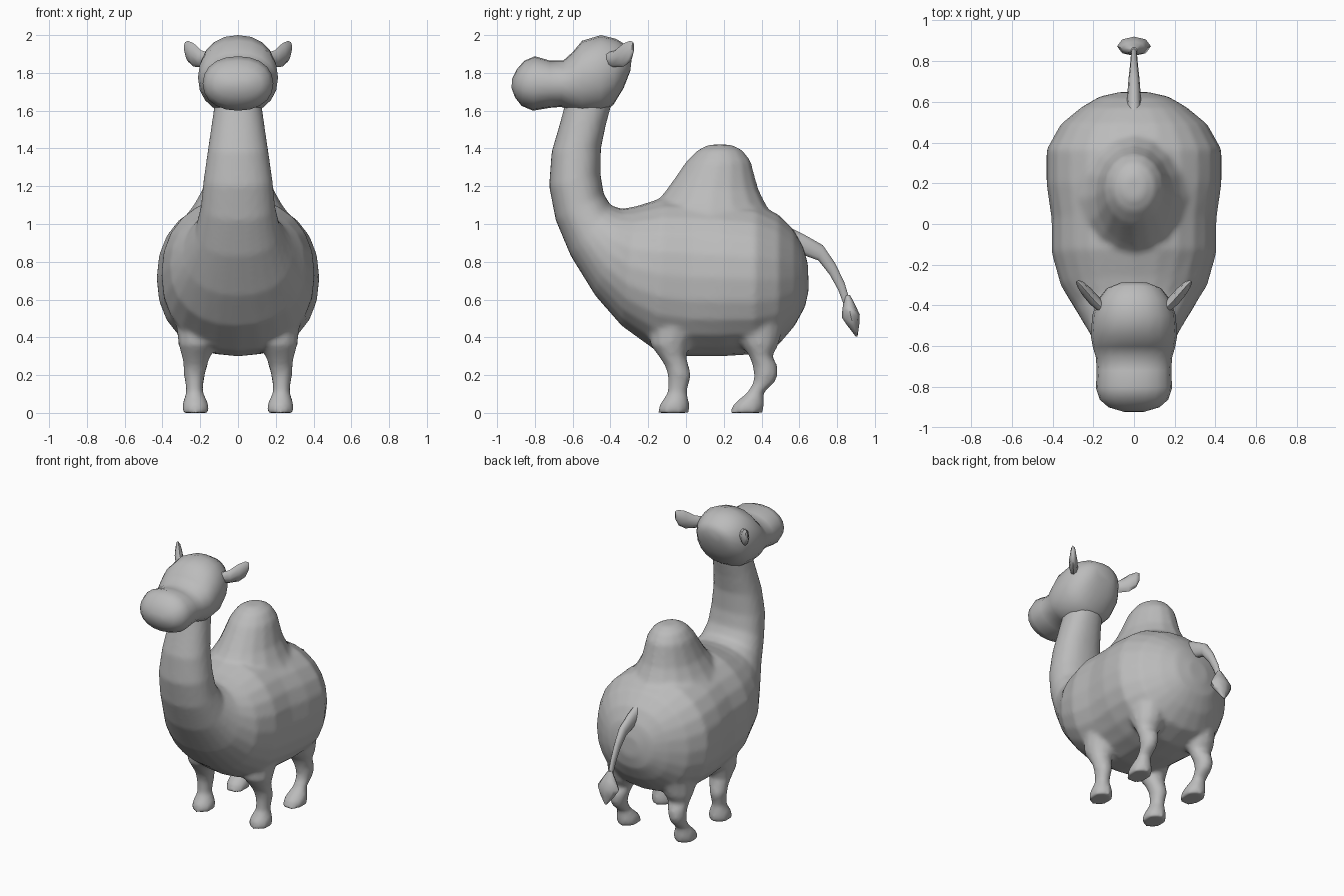
import bpy, bmesh, math
from mathutils import Vector

grey = bpy.data.materials.new("warm_grey")
grey.diffuse_color = (0.5, 0.5, 0.5, 1)


def loft(bm, rings, sides=16, power=1.0):
    """Skin a closed tube through rings of (centre, half axis u, half axis v)."""
    def p(t):
        return math.copysign(abs(t) ** power, t)
    loops = []
    for c, u, v in rings:
        c, u, v = Vector(c), Vector(u), Vector(v)
        angles = [2 * math.pi * i / sides for i in range(sides)]
        loops.append([bm.verts.new(c + u * p(math.cos(a)) + v * p(math.sin(a)))
                      for a in angles])
    for a, b in zip(loops, loops[1:]):
        for i in range(sides):
            j = (i + 1) % sides
            bm.faces.new((a[i], a[j], b[j], b[i]))
    bm.faces.new(loops[0])
    bm.faces.new(loops[-1])


def spine(profile):
    """Rings from (bottom y, bottom z, top y, top z, half width)."""
    return [((0, (yb + yt) / 2, (zb + zt) / 2), (w, 0, 0),
             (0, (yt - yb) / 2, (zt - zb) / 2)) for yb, zb, yt, zt, w in profile]


def stack(profile):
    """Level rings from (z, x min, x max, y min, y max)."""
    return [(((x0 + x1) / 2, (y0 + y1) / 2, z), ((x1 - x0) / 2, 0, 0),
             (0, (y1 - y0) / 2, 0)) for z, x0, x1, y0, y1 in profile]


def finish(bm, name):
    bmesh.ops.recalc_face_normals(bm, faces=bm.faces)
    mesh = bpy.data.meshes.new(name)
    bm.to_mesh(mesh)
    bm.free()
    mesh.materials.append(grey)
    ob = bpy.data.objects.new(name, mesh)
    bpy.context.collection.objects.link(ob)
    bpy.ops.object.select_all(action='DESELECT')
    ob.select_set(True)
    bpy.context.view_layer.objects.active = ob
    bpy.ops.object.shade_smooth_by_angle(angle=math.radians(60))
    return ob


# Trunk running forward and up into the neck
body = bmesh.new()
loft(body, spine([
    (0.65, 0.65, 0.645, 0.79, 0.07), (0.63, 0.56, 0.62, 0.88, 0.17),
    (0.575, 0.46, 0.57, 0.97, 0.26), (0.49, 0.36, 0.49, 1.05, 0.36),
    (0.36, 0.31, 0.37, 1.11, 0.43), (0.20, 0.30, 0.20, 1.13, 0.43),
    (0.00, 0.30, 0.05, 1.14, 0.405), (-0.16, 0.33, -0.12, 1.14, 0.405),
    (-0.34, 0.46, -0.26, 1.095, 0.36), (-0.48, 0.62, -0.34, 1.08, 0.29),
    (-0.61, 0.83, -0.40, 1.10, 0.225), (-0.69, 1.02, -0.435, 1.16, 0.197),
    (-0.725, 1.20, -0.452, 1.26, 0.183), (-0.712, 1.38, -0.45, 1.40, 0.16),
    (-0.66, 1.56, -0.425, 1.52, 0.138), (-0.63, 1.68, -0.39, 1.65, 0.12)]),
    24, 0.9)

# Hump
loft(body, stack([
    (1.00, -0.31, 0.31, -0.22, 0.49), (1.10, -0.235, 0.235, -0.17, 0.425),
    (1.18, -0.19, 0.19, -0.105, 0.385), (1.25, -0.168, 0.168, -0.055, 0.365),
    (1.33, -0.145, 0.145, 0.00, 0.345), (1.39, -0.105, 0.105, 0.06, 0.30),
    (1.42, -0.05, 0.05, 0.12, 0.24)]))

# Legs, listed from the sole upward
front_leg = [
    (0.00, 0.15, 0.297, -0.152, 0.018), (0.045, 0.155, 0.295, -0.14, 0.018),
    (0.08, 0.17, 0.285, -0.115, 0.012), (0.11, 0.185, 0.275, -0.097, 0.005),
    (0.16, 0.182, 0.28, -0.095, 0.018), (0.20, 0.175, 0.288, -0.097, 0.028),
    (0.25, 0.162, 0.29, -0.112, 0.015), (0.30, 0.145, 0.298, -0.145, 0.002),
    (0.36, 0.11, 0.315, -0.19, 0.02), (0.48, 0.08, 0.33, -0.20, 0.08)]
hind_leg = [
    (0.00, 0.15, 0.297, 0.228, 0.408), (0.045, 0.155, 0.295, 0.25, 0.415),
    (0.08, 0.17, 0.285, 0.29, 0.412), (0.11, 0.185, 0.275, 0.325, 0.415),
    (0.16, 0.18, 0.28, 0.355, 0.47), (0.20, 0.175, 0.288, 0.36, 0.488),
    (0.25, 0.162, 0.29, 0.352, 0.485), (0.30, 0.145, 0.298, 0.335, 0.458),
    (0.36, 0.11, 0.315, 0.29, 0.49), (0.48, 0.08, 0.33, 0.22, 0.52)]
for leg in (front_leg, hind_leg):
    loft(body, stack(leg), 12)
    loft(body, stack([(z, -x1, -x0, y0, y1) for z, x0, x1, y0, y1 in leg]), 12)

# Fuse trunk, hump and legs into one soft skin
body_ob = finish(body, "body_neck_and_legs")
body_ob.modifiers.clear()
fuse = body_ob.modifiers.new("fuse", 'REMESH')
fuse.mode = 'VOXEL'
fuse.voxel_size = 0.015
fuse.use_smooth_shade = True
soften = body_ob.modifiers.new("soften", 'SMOOTH')
soften.factor = 0.5
soften.iterations = 6

# Head and muzzle
head = bmesh.new()
loft(head, spine([
    (-0.295, 1.81, -0.285, 1.90, 0.07), (-0.33, 1.72, -0.305, 1.94, 0.135),
    (-0.385, 1.63, -0.37, 1.98, 0.182), (-0.45, 1.585, -0.45, 2.00, 0.205),
    (-0.55, 1.58, -0.55, 1.97, 0.212), (-0.61, 1.60, -0.60, 1.91, 0.202),
    (-0.66, 1.62, -0.65, 1.865, 0.187), (-0.72, 1.615, -0.72, 1.865, 0.183),
    (-0.81, 1.60, -0.80, 1.888, 0.187), (-0.87, 1.625, -0.855, 1.865, 0.168),
    (-0.905, 1.67, -0.895, 1.82, 0.125), (-0.924, 1.72, -0.92, 1.77, 0.05)]),
    20, 0.92)
finish(head, "head")

# Ears
for side, name in ((1, "right_ear"), (-1, "left_ear")):
    ear = bmesh.new()
    rings = []
    for x, y, z, thick, tall in ((0.15, -0.42, 1.87, 0.022, 0.035),
                                 (0.195, -0.375, 1.875, 0.028, 0.045),
                                 (0.235, -0.33, 1.895, 0.026, 0.062),
                                 (0.265, -0.295, 1.915, 0.018, 0.055),
                                 (0.28, -0.28, 1.935, 0.008, 0.028)):
        rings.append(((side * x, y, z), (side * thick * 0.75, -thick * 0.7, 0),
                      (0, 0, tall)))
    loft(ear, rings, 8)
    finish(ear, name)

# Tail
tail = bmesh.new()
loft(tail, spine([
    (0.54, 0.82, 0.52, 1.00, 0.04), (0.63, 0.83, 0.62, 0.95, 0.034),
    (0.70, 0.805, 0.725, 0.89, 0.027), (0.76, 0.73, 0.79, 0.795, 0.02),
    (0.805, 0.65, 0.84, 0.69, 0.016), (0.835, 0.57, 0.87, 0.59, 0.014)]), 10)
finish(tail, "tail")

# Tail tuft
tuft = bmesh.new()
loft(tuft, spine([
    (0.84, 0.62, 0.868, 0.625, 0.015), (0.828, 0.55, 0.897, 0.57, 0.055),
    (0.825, 0.505, 0.92, 0.52, 0.083), (0.852, 0.465, 0.917, 0.465, 0.055),
    (0.898, 0.405, 0.908, 0.405, 0.008)]), 8)
finish(tuft, "tail_tuft")
